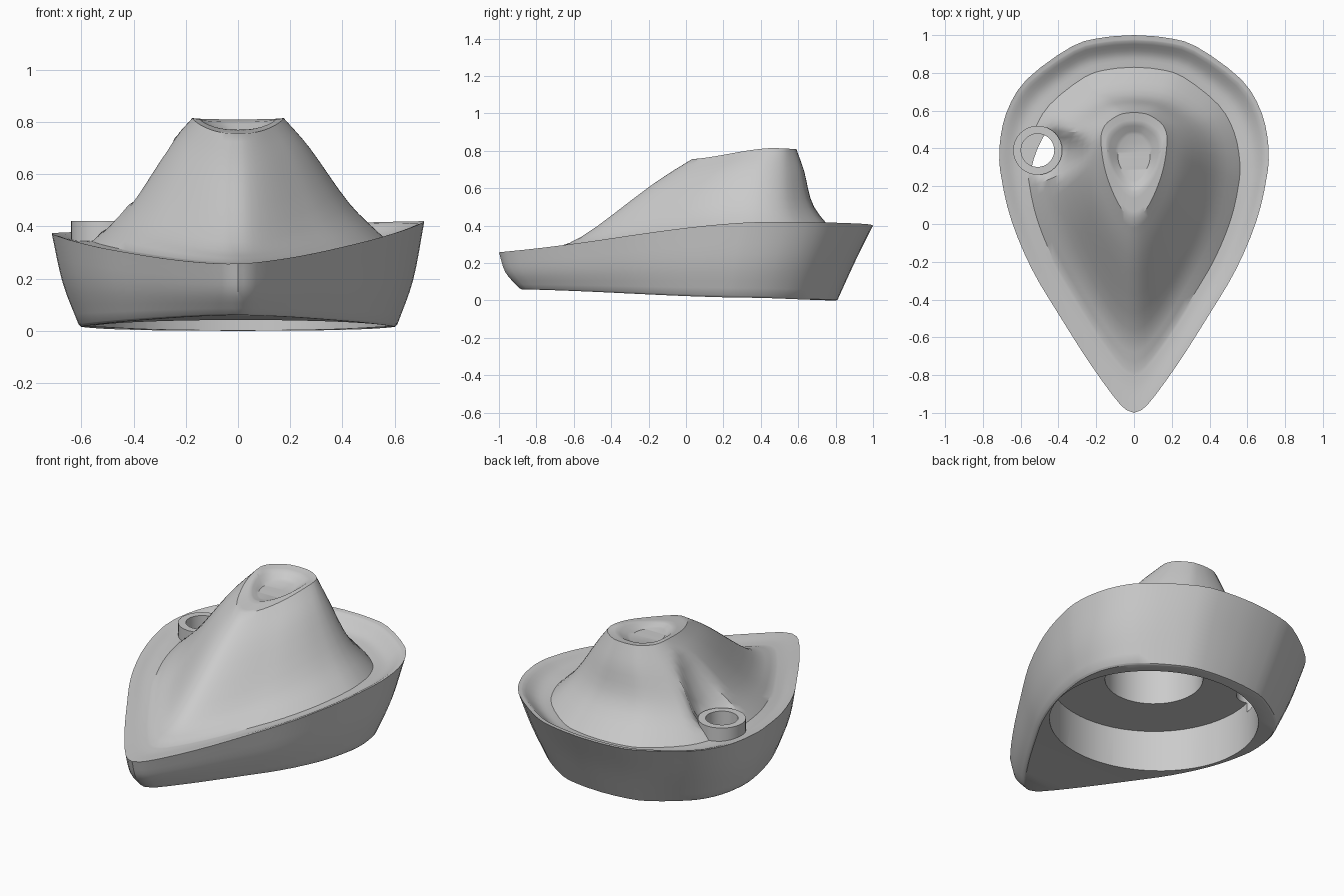
import bpy, bmesh, math
from mathutils import Vector

if "Cube" in bpy.data.objects:
    bpy.data.objects.remove(bpy.data.objects["Cube"])

grey = bpy.data.materials.new("light grey")
grey.diffuse_color = (0.6, 0.6, 0.6, 1)
grey.use_nodes = True
grey.node_tree.nodes["Principled BSDF"].inputs["Base Color"].default_value = grey.diffuse_color

TUBE = Vector((-.51, .39))


def spline(points, steps):
    """Open Catmull-Rom curve through points of any dimension."""
    p = [Vector(q) for q in points]
    p = [2 * p[0] - p[1]] + p + [2 * p[-1] - p[-2]]
    out = []
    for a, b, c, d in zip(p, p[1:], p[2:], p[3:]):
        for s in range(steps):
            t = s / steps
            out.append(0.5 * (2 * b + (c - a) * t + (2 * a - 5 * b + 4 * c - d) * t * t
                              + (3 * b - a - 3 * c + d) * t ** 3))
    return out + [p[-2]]


# Teardrop half outline: width fraction, then position (+1 back, 0 widest, -1 front tip)
half = spline([(0, 1), (.22, .98), (.46, .90), (.80, .60), (.95, .30), (1, 0), (.985, -.12),
               (.91, -.28), (.76, -.46), (.56, -.63), (.32, -.82), (.10, -.97), (0, -1)], 3)
outline = half + [Vector((-q.x, q.y)) for q in reversed(half[1:-1])]


def ring(r):
    """r = half width, back y, widest y, front y, back z, mid z, front z, tilt, roundness"""
    w, yb, ym, yf, zb, zm, zf, tilt, rnd = r
    loop = []
    for u, v in outline:
        y = ym + (v * (yb - ym) if v > 0 else -v * (yf - ym))
        f = min(abs(v), 1)
        rise = .5 * f ** 1.2 + .5 * math.sin(f * math.pi / 2) ** 2
        z = zm + rise * ((zb if v > 0 else zf) - zm)
        if v < 0:      # rounder nose on the upper sections
            u += rnd * (math.copysign(math.sqrt(max(0, 1 - f * f)), u) - u) if u else 0
        loop.append((u * w, y, z + tilt * u * w))
    return loop


def finish(obj, angle=35):
    bpy.ops.object.select_all(action='DESELECT')
    obj.select_set(True)
    bpy.context.view_layer.objects.active = obj
    bpy.ops.object.shade_smooth_by_angle(angle=math.radians(angle))


def loft(name, sections):
    bm = bmesh.new()
    rings = []
    for sec in sections:
        rows = spline(sec, 4)
        rings += rows if not rings else rows[1:]
    loops = [[bm.verts.new(c) for c in ring(r)] for r in rings]
    n = len(outline)
    for a, b in zip(loops, loops[1:]):
        for i in range(n):
            j = (i + 1) % n
            bm.faces.new((a[i], a[j], b[j], b[i]))
    # close both ends with strips running from side to side
    for loop in (loops[0], loops[-1]):
        for i in range(n // 2):
            quad = [loop[i], loop[i + 1], loop[n - i - 1], loop[(n - i) % n]]
            bm.faces.new(list(dict.fromkeys(quad)))
    # hollow in the crown beside the tube
    for v in bm.verts:
        if v.co.z > .34:
            d = (v.co.xy - TUBE).length
            v.co.z = min(v.co.z, .365 + 2.5 * max(0, d - .12))
    bmesh.ops.recalc_face_normals(bm, faces=bm.faces)
    mesh = bpy.data.meshes.new(name)
    bm.to_mesh(mesh)
    bm.free()
    mesh.materials.append(grey)
    obj = bpy.data.objects.new(name, mesh)
    bpy.context.collection.objects.link(obj)
    return obj


def cylinder(name, x, y, r, z0, z1, sides=48):
    bpy.ops.mesh.primitive_cylinder_add(vertices=sides, radius=r, depth=z1 - z0,
                                        location=(x, y, (z0 + z1) / 2))
    obj = bpy.context.object
    obj.name = name
    obj.data.materials.append(grey)
    return obj


def cut(obj, cutter):
    mod = obj.modifiers.new("cut", 'BOOLEAN')
    mod.operation, mod.solver, mod.object = 'DIFFERENCE', 'EXACT', cutter
    bpy.context.view_layer.objects.active = obj
    bpy.ops.object.modifier_apply(modifier=mod.name)


# Hull side, brim gutter, crown and top dimple, from the underside upward
under = (.60, .80, .33, -.88, .0, .015, .06, 0, 0)
base = (.61, .81, .33, -.89, .003, .025, .065, 0, 0)
belly = (.67, .905, .37, -.965, .21, .19, .15, .01, 0)
rim = (.712, 1.0, .41, -1.0, .40, .397, .257, .032, 0)
lip = (.69, .97, .41, -.97, .395, .39, .257, .032, 0)
gutter = (.63, .90, .37, -.87, .34, .36, .257, .02, 0)
foot = (.56, .83, .33, -.78, .325, .35, .262, .01, .05)
top = (.175, .59, .46, .03, .81, .815, .755, 0, .6)
dimple = (.145, .535, .42, .17, .80, .81, .77, 0, .6)
hat = loft("hat_body", [
    [under, base],
    [base, belly, rim],
    [rim, lip],
    [lip, gutter, foot],
    [foot,
     (.425, .685, .36, -.56, .50, .49, .34, 0, .25),
     (.275, .632, .40, -.18, .69, .70, .62, 0, .45),
     top],
    [top, dimple],
    [dimple, (.085, .475, .36, .23, .765, .76, .757, 0, .6)],
])

# Side tube
tube = cylinder("side_tube", TUBE.x, TUBE.y, .13, .29, .42, 32)

# Round recess underneath, deeper head socket, and the bore of the tube
cutters = [cylinder("recess_cutter", .01, .18, .565, -.2, .28, 64),
           cylinder("socket_cutter", .01, .18, .265, .2, .53, 48),
           cylinder("bore_cutter", TUBE.x, TUBE.y, .088, .22, .6, 32)]
for c in cutters:
    c.hide_render = True
    cut(hat, c)
cut(tube, cutters[2])
for c in cutters:
    bpy.data.objects.remove(c, do_unlink=True)

finish(hat)
finish(tube)
